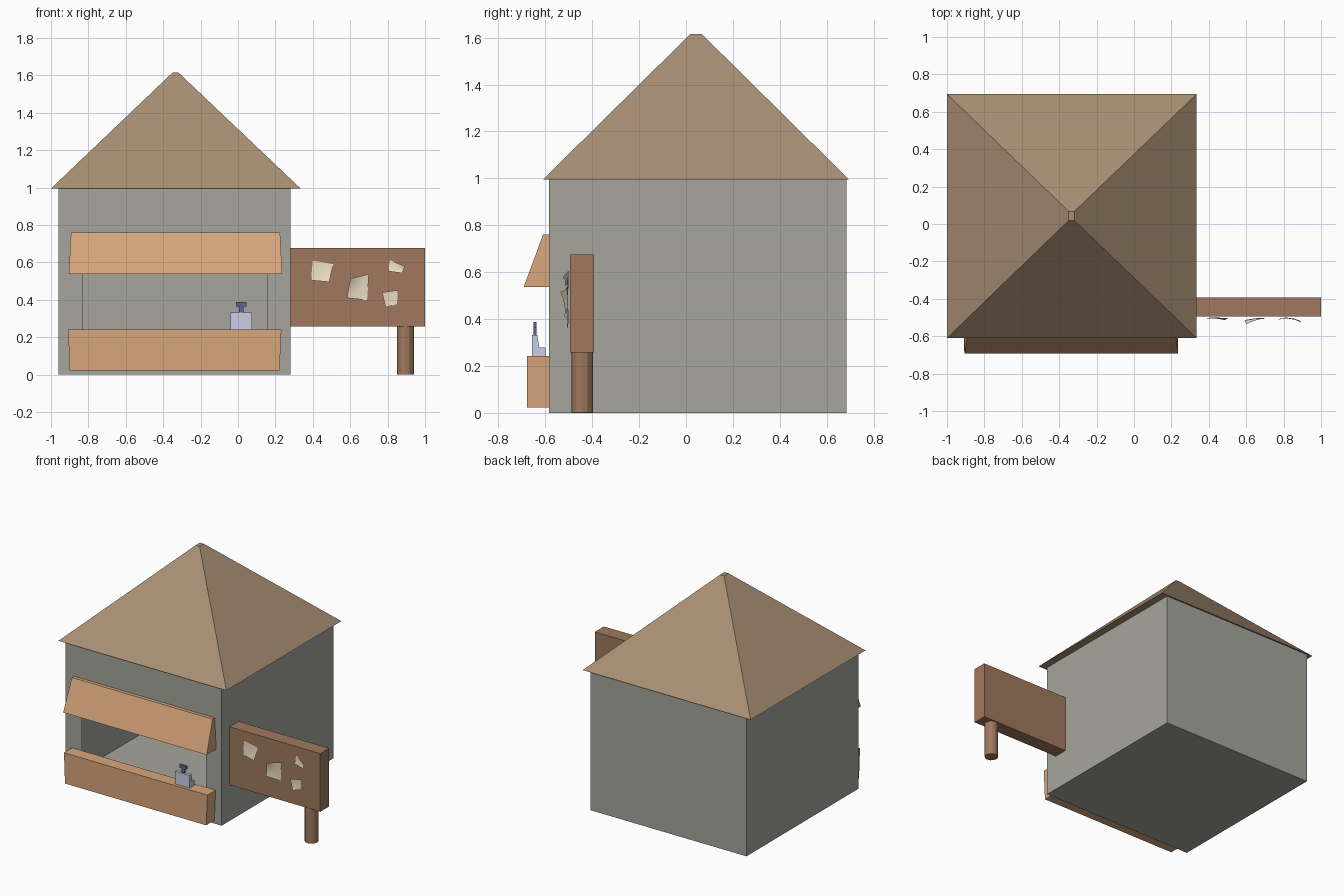
import bpy, bmesh, math
from mathutils import Vector

if "Cube" in bpy.data.objects:
    bpy.data.objects.remove(bpy.data.objects["Cube"])


def material(name, rgb):
    m = bpy.data.materials.new(name)
    m.diffuse_color = (*rgb, 1)
    m.use_nodes = True
    m.node_tree.nodes["Principled BSDF"].inputs["Base Color"].default_value = m.diffuse_color
    return m


STONE = material("stone", (0.38, 0.38, 0.34))
ROOF = material("roof_wood", (0.40, 0.275, 0.174))
TAN = material("tan_wood", (0.68, 0.38, 0.20))
DARK = material("dark_wood", (0.35, 0.19, 0.11))
PAPER = material("paper", (0.87, 0.75, 0.58))
METAL = material("pale_metal", (0.58, 0.61, 0.79))
BLUE = material("blue_metal", (0.12, 0.12, 0.30))


def finish(name, bm, mat, fix_normals=True):
    if fix_normals:
        bmesh.ops.recalc_face_normals(bm, faces=bm.faces)
    me = bpy.data.meshes.new(name)
    bm.to_mesh(me)
    bm.free()
    ob = bpy.data.objects.new(name, me)
    bpy.context.collection.objects.link(ob)
    me.materials.append(mat)
    return ob


def frustum(name, low, high, mat):
    """Solid between two level rectangles, each (x0, x1, y0, y1, z)."""
    bm = bmesh.new()
    rings = []
    for x0, x1, y0, y1, z in (low, high):
        rings.append([bm.verts.new((x, y, z)) for x, y in
                      ((x0, y0), (x1, y0), (x1, y1), (x0, y1))])
    for i in range(4):
        j = (i + 1) % 4
        bm.faces.new((rings[0][i], rings[0][j], rings[1][j], rings[1][i]))
    bm.faces.new(rings[0])
    bm.faces.new(rings[1])
    return finish(name, bm, mat)


def box(name, x0, x1, y0, y1, z0, z1, mat):
    return frustum(name, (x0, x1, y0, y1, z0), (x0, x1, y0, y1, z1), mat)


# Hut walls: thin shell with a serving window cut in the front
hut = box("hut_walls", -0.96, 0.28, -0.585, 0.685, 0, 0.998, STONE)
bm = bmesh.new()
bm.from_mesh(hut.data)
front = min(bm.faces, key=lambda f: f.calc_center_median().y)
bmesh.ops.inset_individual(bm, faces=[front], thickness=0.1)
mid = front.calc_center_median()
for v in front.verts:
    v.co.x = -0.83 if v.co.x < mid.x else 0.155
    v.co.z = 0.20 if v.co.z < mid.z else 0.60
bmesh.ops.delete(bm, geom=[front], context='FACES_ONLY')
bm.to_mesh(hut.data)
bm.free()

# Roof, awning and counter
frustum("roof", (-1.0, 0.335, -0.61, 0.695, 0.995),
        (-0.35, -0.318, 0.018, 0.068, 1.615), ROOF)
frustum("awning", (-0.905, 0.236, -0.692, -0.585, 0.537),
        (-0.893, 0.225, -0.61, -0.585, 0.76), TAN)
frustum("counter", (-0.90, 0.222, -0.678, -0.585, 0.023),
        (-0.908, 0.232, -0.678, -0.585, 0.242), TAN)

# Notice board and its round post
box("notice_board", 0.28, 1.0, -0.495, -0.393, 0.258, 0.676, DARK)
bm = bmesh.new()
bmesh.ops.create_cone(bm, cap_ends=True, segments=12, radius1=0.046,
                      radius2=0.046, depth=0.27)
bmesh.ops.translate(bm, verts=bm.verts, vec=(0.895, -0.443, 0.137))
finish("board_post", bm, DARK)


# Curled notes: corners (x, z, lift) in order top left, top right, bottom right, bottom left
def note(name, corners, n=5):
    tl, tr, br, bl = (Vector(c) for c in corners)
    bm = bmesh.new()
    grid = []
    for j in range(n):
        v = j / (n - 1)
        row = []
        for i in range(n):
            u = i / (n - 1)
            flat = tl.lerp(tr, u).lerp(bl.lerp(br, u), v)
            lift = sum(c.z * (a * b) ** 1.5 for c, a, b in
                       ((tl, 1 - u, 1 - v), (tr, u, 1 - v), (br, u, v), (bl, 1 - u, v)))
            row.append(bm.verts.new((flat.x, -0.498 - lift, flat.y)))
        grid.append(row)
    for j in range(n - 1):
        for i in range(n - 1):
            bm.faces.new((grid[j + 1][i], grid[j + 1][i + 1], grid[j][i + 1], grid[j][i]))
    for f in bm.faces:
        f.smooth = True
    finish(name, bm, PAPER, False)


note("note_left", ((0.40, 0.61, 0.004), (0.51, 0.59, 0.005), (0.487, 0.495, 0.016), (0.39, 0.505, 0.006)))
note("note_middle", ((0.60, 0.515, 0.038), (0.70, 0.537, 0.01), (0.69, 0.398, 0.004), (0.583, 0.41, 0.02)))
note("note_upper_right", ((0.813, 0.612, 0.002), (0.893, 0.58, 0.028), (0.877, 0.543, 0.02), (0.802, 0.553, 0.008)))
note("note_lower_right", ((0.77, 0.44, 0.014), (0.855, 0.452, 0.006), (0.85, 0.377, 0.005), (0.79, 0.36, 0.01)))

# Cash register: stepped side profile pulled along x
profile = [(-0.656, 0.242), (-0.60, 0.242), (-0.60, 0.278),
           (-0.626, 0.278), (-0.634, 0.333), (-0.656, 0.333)]
bm = bmesh.new()
face = bm.faces.new([bm.verts.new((-0.04, y, z)) for y, z in profile])
ext = bmesh.ops.extrude_face_region(bm, geom=[face])
bmesh.ops.translate(bm, vec=(0.115, 0, 0),
                    verts=[g for g in ext["geom"] if isinstance(g, bmesh.types.BMVert)])
finish("register_body", bm, METAL)
box("register_stem", 0.005, 0.029, -0.650, -0.638, 0.333, 0.367, BLUE)
box("register_display", -0.011, 0.045, -0.651, -0.637, 0.365, 0.388, BLUE)
